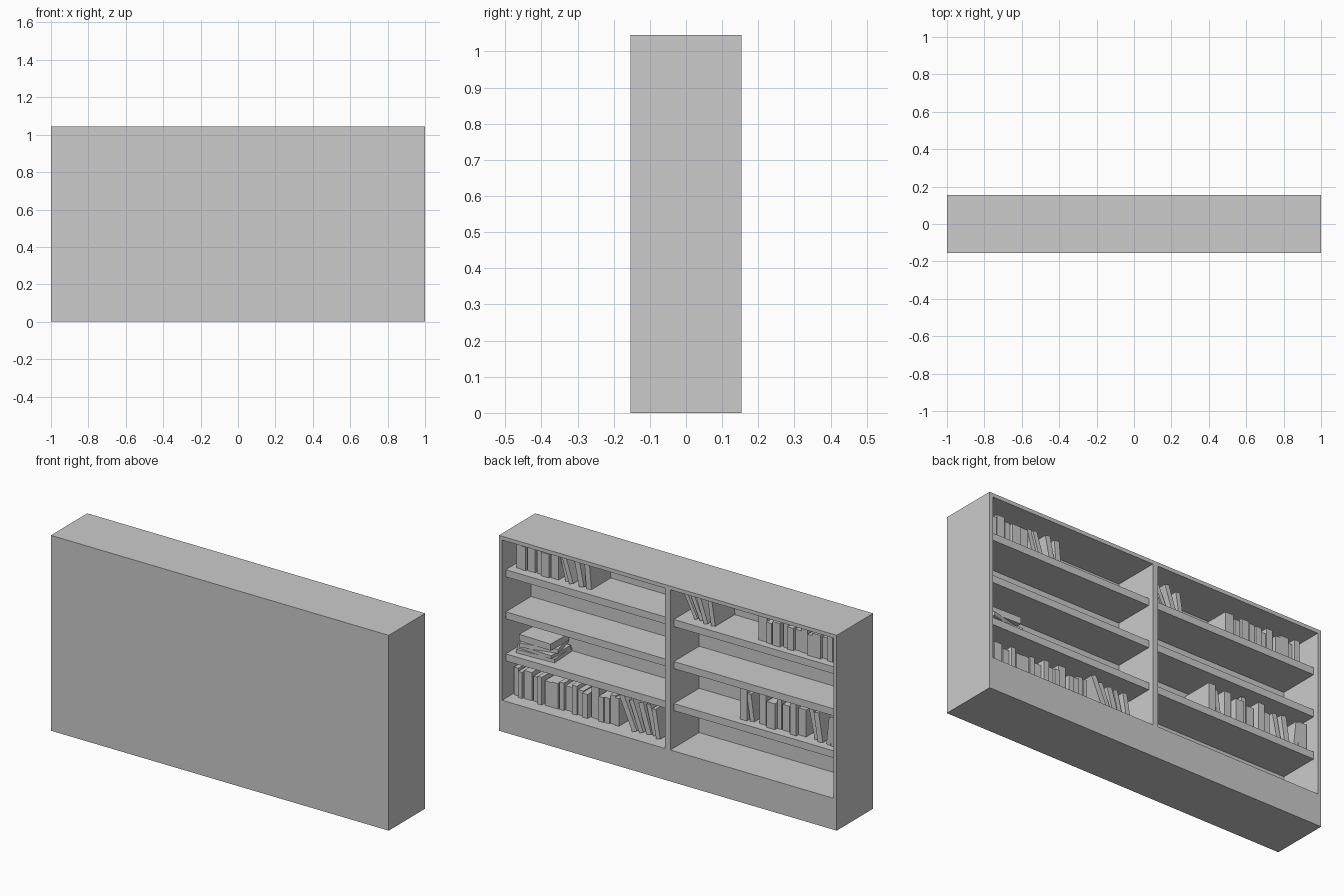
import bpy
import random
from math import radians, sin, cos
from mathutils import Matrix, Vector

if "Cube" in bpy.data.objects:
    bpy.data.objects.remove(bpy.data.objects["Cube"])

random.seed(4)


def box(name, x0, x1, y0, y1, z0, z1, matrix=None):
    verts = [Vector((x, y, z)) for x in (x0, x1) for y in (y0, y1) for z in (z0, z1)]
    if matrix:
        verts = [matrix @ v for v in verts]
    faces = [(0, 1, 3, 2), (4, 6, 7, 5), (0, 4, 5, 1), (2, 3, 7, 6), (0, 2, 6, 4), (1, 5, 7, 3)]
    mesh = bpy.data.meshes.new(name)
    mesh.from_pydata(verts, [], faces)
    obj = bpy.data.objects.new(name, mesh)
    bpy.context.collection.objects.link(obj)
    return obj


# Carcass: solid panel at the front, open towards +y
Y, H, BACK, DECK, T = 0.154, 1.045, -0.09, 0.168, 0.02
box("closed_panel", -1 + T, 1 - T, -Y, BACK, DECK, H - T)
box("plinth", -1 + T, 1 - T, -Y, Y, 0, DECK)
box("top_board", -1 + T, 1 - T, -Y, Y, H - T, H)
box("centre_divider", -0.015, 0.015, BACK, Y, DECK, H - T)
for name, s in (("left", -1), ("right", 1)):
    xs = sorted((s, s * (1 - T)))
    box(name + "_side", *xs, -Y, Y, 0, H)

# Shelves, set slightly back from the opening
SHELVES = (0.405, 0.63, 0.855)
for s in (-1, 1):
    for z in SHELVES:
        xs = sorted((s * 0.015, s * (1 - T)))
        box("shelf", *xs, BACK, Y - 0.03, z - 0.038, z)


# Standing book: lean tips its top towards +x, pivoting on its bottom corner
def book(x, z, width, height, lean=0):
    front = 0.078 + random.uniform(-0.012, 0.012)
    rot = Matrix.Translation((x, 0, z)) @ Matrix.Rotation(radians(lean), 4, 'Y')
    x0, x1 = (-width, 0) if lean >= 0 else (0, width)
    if lean < 0:
        rot = Matrix.Translation((-width, 0, 0)) @ rot
    box("book", x0, x1, BACK + 0.003, front, 0, height, rot)


# Upright row filling x from start down to end
def upright_row(start, end, z, low, high):
    x = start
    while x > end + 0.015:
        w = min(random.uniform(0.022, 0.05), x - end)
        book(x, z, w, random.uniform(low, high))
        x -= w + random.choice((0.001, 0.002, 0.008, 0.014))


# Leaning group: list of (bottom corner x, width, height, lean angle)
def leaning(z, items):
    for x, w, h, a in items:
        book(x, z, w, h, a)


# Top row of the +x bay
upright_row(0.95, 0.70, 0.855, 0.125, 0.155)
leaning(0.855, [(0.665, 0.025, 0.145, 14), (0.635, 0.025, 0.14, 18),
                (0.575, 0.03, 0.14, 12), (0.535, 0.03, 0.135, 5)])

# Bottom row of the +x bay
upright_row(0.97, 0.345, DECK, 0.125, 0.175)
leaning(DECK, [(0.255, 0.03, 0.19, 24), (0.22, 0.025, 0.17, 21), (0.18, 0.03, 0.165, 17),
               (0.145, 0.025, 0.165, 14), (0.115, 0.025, 0.155, 10)])

# Top row of the -x bay
leaning(0.855, [(-0.10, 0.02, 0.165, 27), (-0.13, 0.022, 0.16, 24),
                (-0.165, 0.025, 0.15, 19), (-0.205, 0.025, 0.13, 9)])
upright_row(-0.485, -0.94, 0.855, 0.11, 0.15)

# Lower row of the -x bay
leaning(0.405, [(-0.38, 0.04, 0.165, 0), (-0.435, 0.025, 0.145, 8)])
upright_row(-0.485, -0.77, 0.405, 0.135, 0.18)
leaning(0.405, [(-0.81, 0.025, 0.16, 12), (-0.84, 0.03, 0.155, 9), (-0.89, 0.025, 0.15, -6)])
upright_row(-0.92, -0.97, 0.405, 0.14, 0.17)

# Stack of books lying flat
z = 0.405
for w, d, t, turn in ((0.22, 0.16, 0.02, 3), (0.21, 0.155, 0.018, -4),
                      (0.20, 0.14, 0.022, 14), (0.19, 0.15, 0.035, -2)):
    m = Matrix.Translation((0.84, 0.0, z)) @ Matrix.Rotation(radians(turn), 4, 'Z')
    box("flat_book", -w / 2, w / 2, -d / 2, d / 2, 0, t, m)
    z += t + 0.0005
